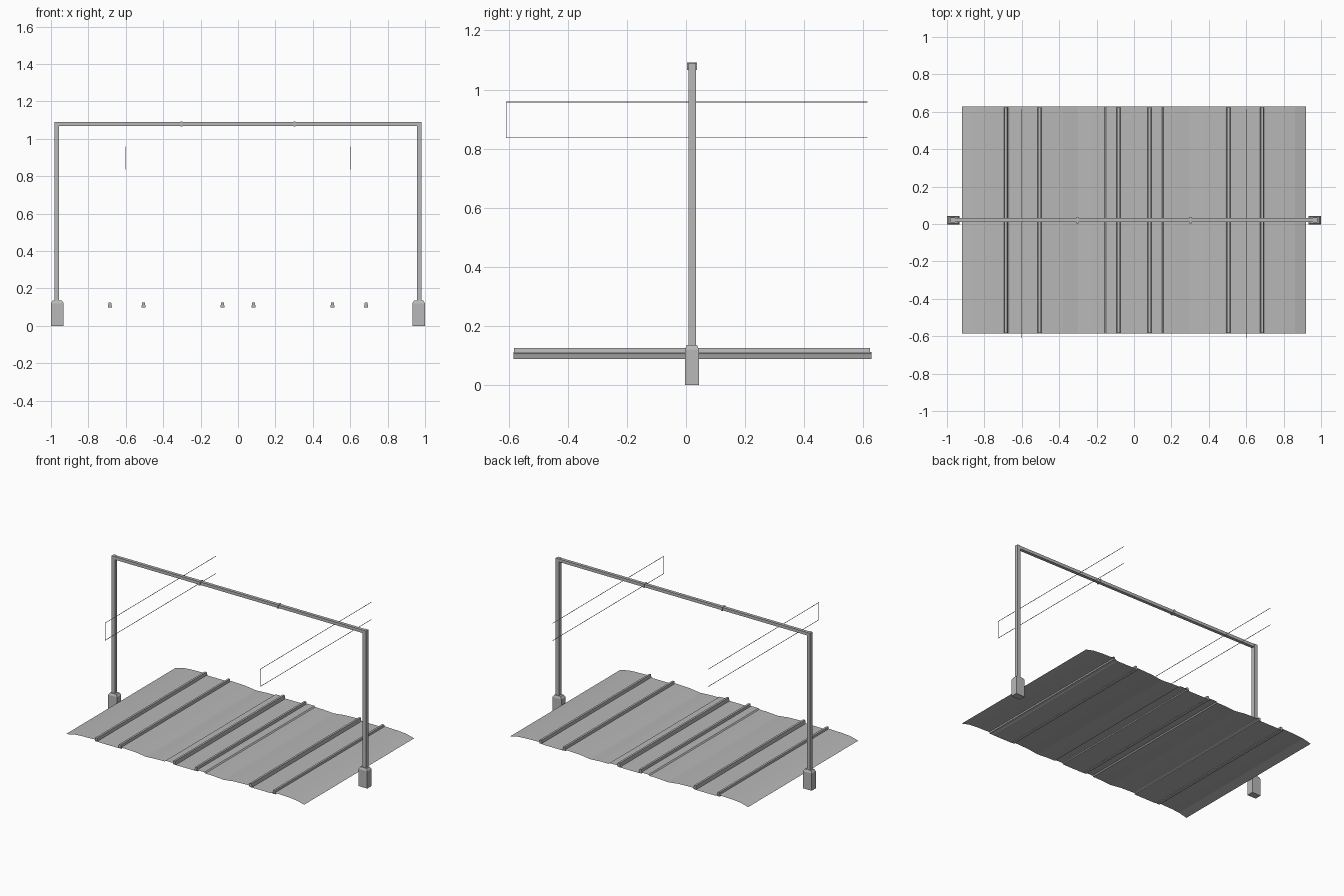
import bpy, bmesh

if "Cube" in bpy.data.objects:
    bpy.data.objects.remove(bpy.data.objects["Cube"])

def material(name, c):
    m = bpy.data.materials.new(name)
    m.diffuse_color = (c, c, c, 1)
    m.use_nodes = True
    m.node_tree.nodes["Principled BSDF"].inputs["Base Color"].default_value = m.diffuse_color
    return m

GREY = material("plain grey", 0.48)

def finish(name, bm):
    bmesh.ops.recalc_face_normals(bm, faces=bm.faces)
    me = bpy.data.meshes.new(name)
    bm.to_mesh(me)
    bm.free()
    me.materials.append(GREY)
    ob = bpy.data.objects.new(name, me)
    bpy.context.collection.objects.link(ob)
    return ob

def box(name, x0, x1, y0, y1, z0, z1):
    bm = bmesh.new()
    bmesh.ops.create_cube(bm, size=1)
    for v in bm.verts:
        v.co.x = x1 if v.co.x > 0 else x0
        v.co.y = y1 if v.co.y > 0 else y0
        v.co.z = z1 if v.co.z > 0 else z0
    return finish(name, bm)

def extrude_y(name, pts, y0, y1, closed):
    """Sweep an x-z profile along y."""
    bm = bmesh.new()
    a = [bm.verts.new((x, y0, z)) for x, z in pts]
    b = [bm.verts.new((x, y1, z)) for x, z in pts]
    n = len(pts)
    for i in range(n if closed else n - 1):
        j = (i + 1) % n
        bm.faces.new((a[i], a[j], b[j], b[i]))
    if closed:
        bm.faces.new(a)
        bm.faces.new(b)
    ob = finish(name, bm)
    if not closed and ob.data.polygons[0].normal.z < 0:
        ob.data.flip_normals()
    return ob

# Ballast sheet: open, three track beds with shallow dips between them
half = [(0.075, .100), (0.095, .109), (0.150, .109), (0.157, .102), (0.22, .101),
        (0.30, .096), (0.38, .106), (0.49, .110), (0.510, .100), (0.665, .100),
        (0.69, .111), (0.80, .108), (0.86, .103), (0.92, .088)]
profile = [(-x, z) for x, z in reversed(half)] + half
extrude_y("track_bed", profile, -0.585, 0.628, False)

# Six rails in three pairs
for n, (cx, gauge) in enumerate([(-.595, .09), (0, .083), (.595, .09)]):
    for side in (-1, 1):
        x = cx + side * gauge
        pts = [(x - .011, .099), (x + .011, .099), (x + .007, .125), (x - .007, .125)]
        extrude_y(f"rail_{n}_{'left' if side < 0 else 'right'}", pts, -0.582, 0.623, True)

# Gantry: footing with tapered top, post, on both sides
for s, tag in ((-1, "left"), (1, "right")):
    bm = bmesh.new()
    rings = []
    for hx, hy, z in [(.034, .0235, 0), (.034, .0235, .12), (.024, .017, .135)]:
        rings.append([bm.verts.new((s * .966 + i * hx, .02 + j * hy, z))
                      for i, j in ((-1, -1), (1, -1), (1, 1), (-1, 1))])
    for a, b in zip(rings, rings[1:]):
        for k in range(4):
            bm.faces.new((a[k], a[(k + 1) % 4], b[(k + 1) % 4], b[k]))
    bm.faces.new(rings[0])
    bm.faces.new(rings[-1])
    finish(f"footing_{tag}", bm)
    box(f"post_{tag}", s * .969 - .0125, s * .969 + .0125, .008, .034, .13, 1.09)
    # Joint collar on the beam
    box(f"collar_{tag}", s * .302 - .005, s * .302 + .005, .004, .038, 1.066, 1.0915)
    # Overhead wires and end hanger
    w = .0012
    for label, z in (("contact", .837), ("support", .958)):
        box(f"{label}_wire_{tag}", s * .6 - w, s * .6 + w, -.61, .615, z - w, z + w)
    box(f"wire_hanger_{tag}", s * .6 - w, s * .6 + w, -.608, -.606, .837, .958)

# Gantry cross beam
box("gantry_beam", -.957, .957, .01, .032, 1.068, 1.089)
